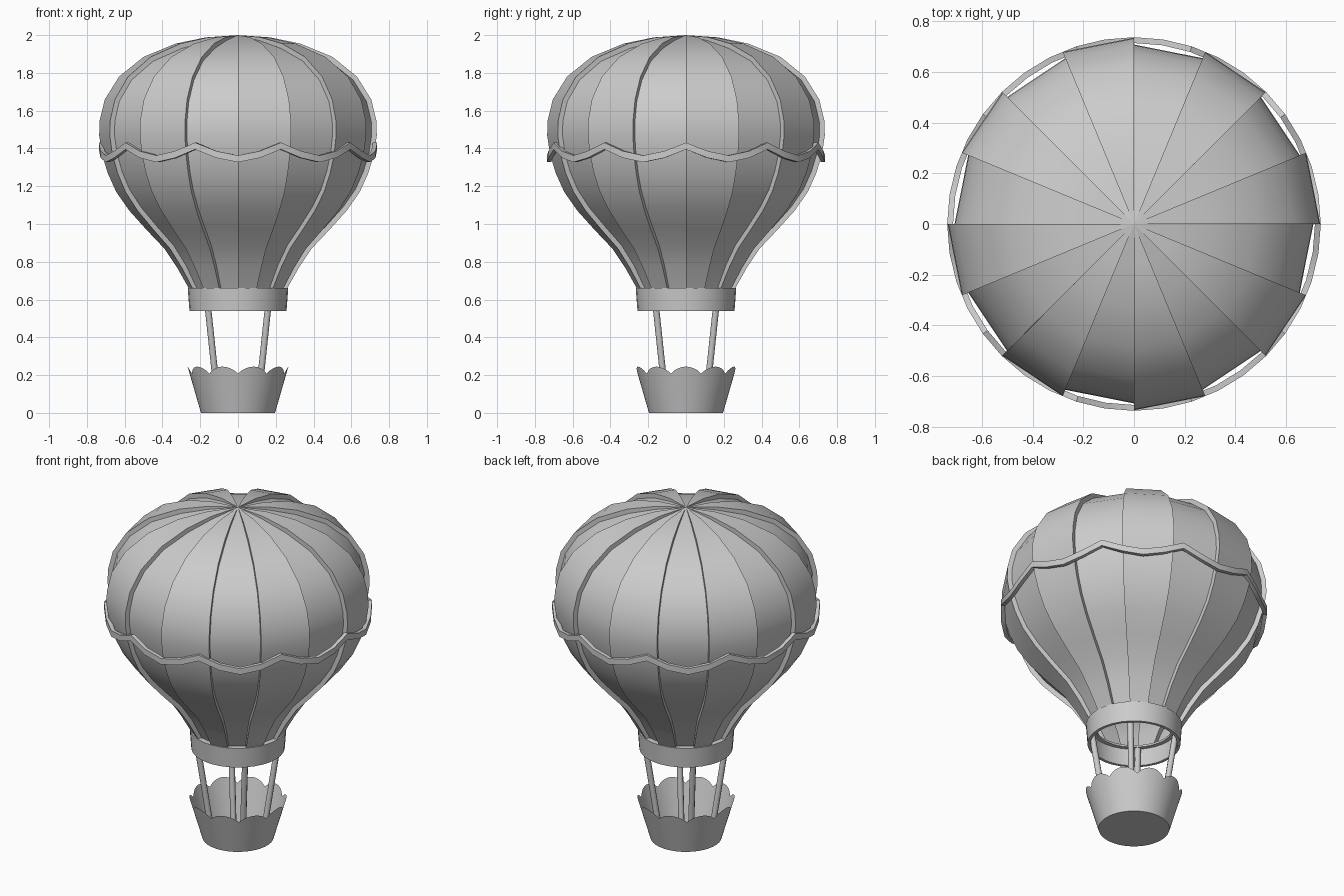
import bpy, bmesh, math
from mathutils import Vector

if "Cube" in bpy.data.objects:
    bpy.data.objects.remove(bpy.data.objects["Cube"])

TAU = 2 * math.pi


def polar(r, a, z):
    return Vector((r * math.cos(a), r * math.sin(a), z))


def finish(name, bm, angle=30, merge=True):
    if merge:
        bmesh.ops.remove_doubles(bm, verts=bm.verts, dist=1e-5)
    bmesh.ops.recalc_face_normals(bm, faces=bm.faces)
    me = bpy.data.meshes.new(name)
    bm.to_mesh(me)
    bm.free()
    ob = bpy.data.objects.new(name, me)
    bpy.context.collection.objects.link(ob)
    bpy.ops.object.select_all(action='DESELECT')
    ob.select_set(True)
    bpy.context.view_layer.objects.active = ob
    bpy.ops.object.shade_smooth_by_angle(angle=math.radians(angle))
    return ob


def loft(bm, rings, closed_section=False):
    """Bridge a closed loop of cross-sections, each a list of points."""
    vs = [[bm.verts.new(p) for p in ring] for ring in rings]
    m = len(vs[0])
    for i in range(len(vs)):
        a, b = vs[i], vs[(i + 1) % len(vs)]
        for j in range(m if closed_section else m - 1):
            k = (j + 1) % m
            bm.faces.new((a[j], b[j], b[k], a[k]))
    return vs


# Envelope: 16 gores, alternately raised and recessed, with step walls between
outer = [(0.255, 0.65), (0.32, 0.765), (0.39, 0.87), (0.485, 0.97), (0.575, 1.07),
         (0.645, 1.17), (0.69, 1.27), (0.72, 1.37), (0.735, 1.47), (0.732, 1.55),
         (0.705, 1.66), (0.63, 1.78), (0.5, 1.885), (0.33, 1.955), (0.17, 1.988), (0.0, 2.0)]
inner = []
for i, (r, z) in enumerate(outer):
    r0, z0 = outer[max(i - 1, 0)]
    r1, z1 = outer[min(i + 1, len(outer) - 1)]
    n = Vector((z1 - z0, r0 - r1)).normalized()
    d = 0.027 * min(1, r / 0.25)
    inner.append((r - n.x * d, z - n.y * d if i else z))

bm = bmesh.new()


def strip(left, right):
    for i in range(len(left) - 1):
        quad = [left[i], right[i], right[i + 1], left[i + 1]]
        pts = []
        for p in quad:
            if all((p - q).length > 1e-5 for q in pts):
                pts.append(p)
        if len(pts) > 2:
            bm.faces.new([bm.verts.new(p) for p in pts])


GORES = 16
for k in range(GORES):
    a, b = TAU * k / GORES, TAU * (k + 1) / GORES
    prof = inner if k % 2 else outer
    strip([polar(r, a, z) for r, z in prof], [polar(r, b, z) for r, z in prof])
    strip([polar(r, a, z) for r, z in inner], [polar(r, a, z) for r, z in outer])
finish("envelope", bm)

# Wavy trim band: 10 scallops with pointed crests
bm = bmesh.new()
heights = [1.413, 1.368, 1.345, 1.368]
rings = []
for i in range(40):
    a, z = TAU * i / 40, heights[i % 4]
    rings.append([polar(0.714, a, z - 0.018), polar(0.737, a, z - 0.018),
                  polar(0.737, a, z + 0.018), polar(0.714, a, z + 0.018)])
loft(bm, rings, True)
finish("scalloped_band", bm)

# Skirt collar at the mouth
bm = bmesh.new()
section = [(0.24, 0.54), (0.257, 0.54), (0.266, 0.66), (0.222, 0.66), (0.222, 0.648), (0.246, 0.648)]
loft(bm, [[polar(r, TAU * i / 32, z) for r, z in section] for i in range(32)], True)
finish("skirt", bm)

# Basket: flared thin wall with 10 rounded scallops along the rim
bm = bmesh.new()
N = 80
rings = []
for i in range(N):
    a = TAU * i / N
    top = 0.208 + 0.037 * abs(math.cos(5 * a)) ** 0.8
    rings.append([polar(0.196 + 0.29 * z, a, z) for z in (0.0, 0.1, top)])
vs = loft(bm, rings)
bm.faces.new([v[0] for v in vs])
finish("basket", bm)

# Four leaning struts from the basket floor up into the skirt
for i, name in enumerate(("back_right", "back_left", "front_left", "front_right")):
    a = TAU * (i + 0.5) / 4
    p, q = polar(0.142, a, 0.005), polar(0.238, a, 0.645)
    bm = bmesh.new()
    bmesh.ops.create_cone(bm, cap_ends=True, segments=8, radius1=0.017, radius2=0.017,
                          depth=(q - p).length)
    rot = (q - p).to_track_quat('Z', 'Y').to_matrix()
    bmesh.ops.rotate(bm, verts=bm.verts, matrix=rot)
    bmesh.ops.translate(bm, verts=bm.verts, vec=(p + q) / 2)
    finish(name + "_strut", bm, 50)
